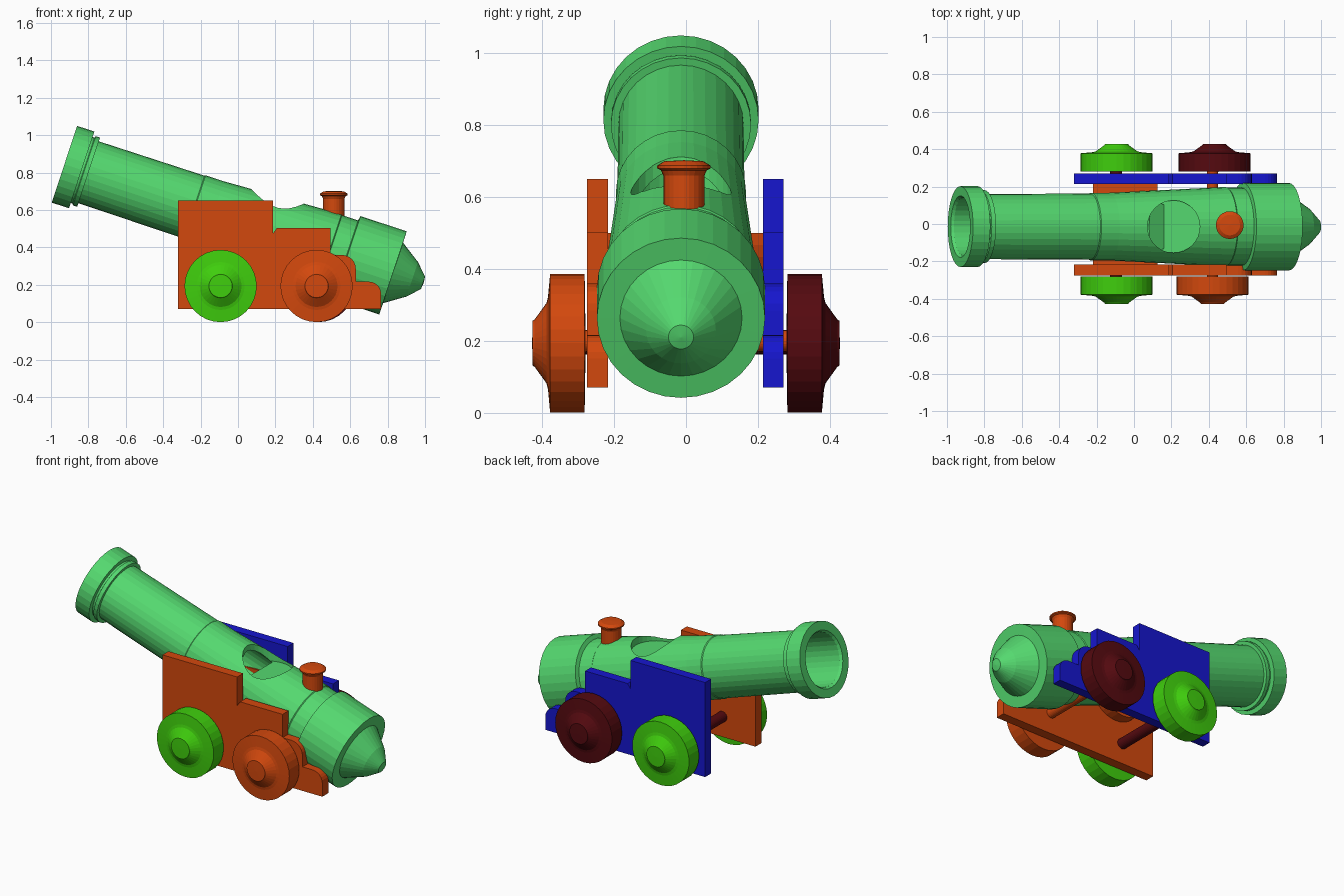
import bpy, bmesh
from math import radians, sin, cos, pi
from mathutils import Matrix, Vector

if "Cube" in bpy.data.objects:
    bpy.data.objects.remove(bpy.data.objects["Cube"])

MID = -0.014


def material(name, rgb):
    m = bpy.data.materials.new(name)
    m.diffuse_color = (*rgb, 1)
    m.use_nodes = True
    m.node_tree.nodes["Principled BSDF"].inputs["Base Color"].default_value = m.diffuse_color
    return m


GREEN = material("green", (0.09, 0.69, 0.16))
ORANGE = material("orange", (0.65, 0.065, 0.004))
BLUE = material("blue", (0.008, 0.008, 0.62))
RED = material("dark_red", (0.09, 0.003, 0.005))
LIME = material("lime", (0.05, 0.62, 0.004))


def finish(name, bm, mat, matrix=Matrix()):
    bmesh.ops.recalc_face_normals(bm, faces=bm.faces)
    bm.transform(matrix)
    mesh = bpy.data.meshes.new(name)
    bm.to_mesh(mesh)
    bm.free()
    ob = bpy.data.objects.new(name, mesh)
    bpy.context.collection.objects.link(ob)
    mesh.materials.append(mat)
    return ob


def lathe(name, profile, mat, matrix, n=32):
    """Spin (radius, height) points around z; the ends lie on the axis."""
    bm = bmesh.new()
    rings = []
    for r, h in profile:
        if r == 0:
            rings.append([bm.verts.new((0, 0, h))] * n)
        else:
            rings.append([bm.verts.new((r * cos(2 * pi * i / n), r * sin(2 * pi * i / n), h))
                          for i in range(n)])
    for a, b in zip(rings, rings[1:]):
        for i in range(n):
            j = (i + 1) % n
            bm.faces.new(list(dict.fromkeys((a[i], a[j], b[j], b[i]))))
    return finish(name, bm, mat, matrix)


def rod(name, r, start, end, mat, n=24):
    start, end = Vector(start), Vector(end)
    d = end - start
    rot = d.to_track_quat('Z', 'Y').to_matrix().to_4x4()
    return lathe(name, [(0, 0), (r, 0), (r, d.length), (0, d.length)], mat,
                 Matrix.Translation(start) @ rot, n)


def slab(name, outline, y0, y1, mat):
    """Extrude an (x, z) outline from y0 to y1."""
    bm = bmesh.new()
    face = bm.faces.new([bm.verts.new((x, y0, z)) for x, z in outline])
    ext = bmesh.ops.extrude_face_region(bm, geom=[face], use_keep_orig=True)
    bmesh.ops.translate(bm, vec=(0, y1 - y0, 0),
                        verts=[v for v in ext["geom"] if isinstance(v, bmesh.types.BMVert)])
    return finish(name, bm, mat)


def arc(cx, cz, r, a0, a1, n=6):
    return [(cx + r * cos(radians(a0 + (a1 - a0) * i / n)),
             cz + r * sin(radians(a0 + (a1 - a0) * i / n))) for i in range(n + 1)]


# Barrel: hollow turned profile, tilted with the muzzle up to the left
barrel_profile = [
    (0, 1.114), (0.155, 1.114), (0.155, 0.015), (0.165, 0), (0.216, 0), (0.216, 0.097),
    (0.186, 0.097), (0.186, 0.108), (0.195, 0.112), (0.195, 0.136), (0.174, 0.136),
    (0.177, 0.73), (0.181, 0.735), (0.181, 0.838), (0.212, 1.49), (0.208, 1.495),
    (0.208, 1.585), (0.234, 1.59), (0.234, 1.85), (0.170, 1.851), (0.097, 1.959),
    (0.035, 2.019), (0, 2.023)]
tilt = Matrix.Translation((-0.928, MID, 0.845)) @ Matrix.Rotation(radians(108.3), 4, 'Y')
barrel = lathe("barrel", barrel_profile, GREEN, tilt)

# Loading hole drilled straight down into the bore
cutter = rod("hole_cutter", 0.14, (0.212, MID, 0.59), (0.212, MID, 1.0), GREEN, 32)
cutter.hide_render = True
mod = barrel.modifiers.new("hole", 'BOOLEAN')
mod.operation, mod.solver, mod.object = 'DIFFERENCE', 'EXACT', cutter
bpy.context.view_layer.objects.active = barrel
bpy.ops.object.modifier_apply(modifier=mod.name)
bpy.data.objects.remove(cutter)

# Knob on the breech
lathe("breech_knob", [(0, 0.50), (0.057, 0.50), (0.057, 0.66), (0.064, 0.675), (0.074, 0.68),
                      (0.074, 0.688), (0.055, 0.70), (0, 0.703)],
      ORANGE, Matrix.Translation((0.512, -0.006, 0)), 24)

# Stepped carriage cheeks
cheek = ([(-0.32, 0.07), (-0.32, 0.65), (0.187, 0.65), (0.187, 0.475), (0.207, 0.503),
          (0.495, 0.503), (0.495, 0.36)]
         + arc(0.555, 0.285, 0.075, 90, 0) + [(0.63, 0.217)]
         + arc(0.70, 0.152, 0.065, 90, 0) + [(0.765, 0.07)])
slab("left_cheek", cheek, -0.275, -0.217, ORANGE)
slab("right_cheek", cheek, 0.214, 0.271, BLUE)

# Rounded barrel supports between the barrel and the cheeks
support = arc(-0.047, 0.50, 0.172, 180, 360, 16)
slab("left_support", support, -0.22, -0.15, ORANGE)
slab("right_support", support, 0.13, 0.217, ORANGE)

# Axles
rod("front_axle", 0.032, (-0.095, -0.30, 0.195), (-0.095, 0.30, 0.195), RED)
rod("rear_axle", 0.03, (0.42, -0.30, 0.2), (0.42, 0.30, 0.2), ORANGE)

# Wheels with conical hubs, heights measured outward from y = 0
wheel = [(0, 0.279), (0.193, 0.282), (0.193, 0.378), (0.128, 0.384),
         (0.112, 0.388), (0.066, 0.421), (0.062, 0.427), (0, 0.428)]
for name, x, s, mat in (("front_left_wheel", -0.093, -1, LIME),
                        ("front_right_wheel", -0.093, 1, LIME),
                        ("rear_left_wheel", 0.42, -1, ORANGE),
                        ("rear_right_wheel", 0.43, 1, RED)):
    turn = Matrix.Rotation(radians(-90 * s), 4, 'X')
    lathe(name, wheel, mat, Matrix.Translation((x, 0, 0.194)) @ turn)
